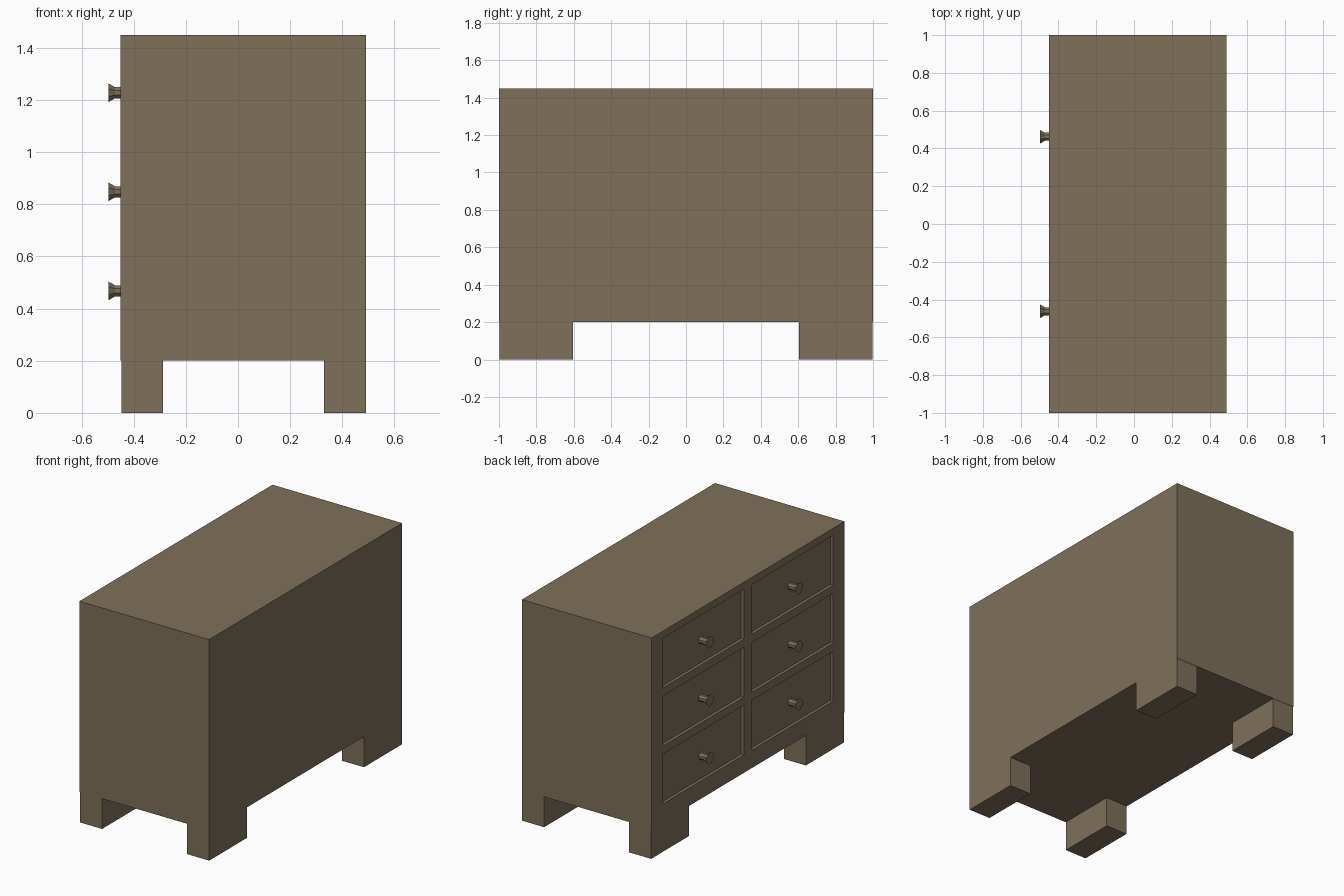
import bpy
import math
from mathutils import Matrix, Vector

if "Cube" in bpy.data.objects:
    bpy.data.objects.remove(bpy.data.objects["Cube"])

# Single wood colour
wood = bpy.data.materials.new("brown_wood")
wood.use_nodes = True
colour = (0.212, 0.162, 0.102, 1)
wood.diffuse_color = colour
wood.node_tree.nodes["Principled BSDF"].inputs["Base Color"].default_value = colour


def box(name, lo, hi):
    """Axis-aligned box between two corners."""
    lo, hi = Vector(lo), Vector(hi)
    bpy.ops.mesh.primitive_cube_add(size=1)
    ob = bpy.context.object
    ob.name = name
    ob.data.transform(Matrix.Translation((lo + hi) / 2) @ Matrix.Diagonal((*(hi - lo), 1)))
    ob.data.materials.append(wood)
    return ob


def knob(name, x, y, z):
    """Eight-sided knob: straight stem, flared head, pointing to -x."""
    profile = [(0.0, 0.023), (0.042, 0.023), (0.067, 0.039)]
    sides = 8
    verts, faces = [], []
    for out, r in profile:
        for i in range(sides):
            a = math.tau * (i + 0.5) / sides
            verts.append((x - out, y + r * math.cos(a), z + r * math.sin(a)))
    for ring in range(len(profile) - 1):
        for i in range(sides):
            j = (i + 1) % sides
            a, b = ring * sides, (ring + 1) * sides
            faces.append((a + i, b + i, b + j, a + j))
    last = (len(profile) - 1) * sides
    faces.append(tuple(range(sides))[::1])
    faces.append(tuple(range(last + sides - 1, last - 1, -1)))
    mesh = bpy.data.meshes.new(name)
    mesh.from_pydata(verts, [], faces)
    mesh.materials.append(wood)
    ob = bpy.data.objects.new(name, mesh)
    bpy.context.collection.objects.link(ob)
    return ob


FRONT, BACK = -0.45, 0.49
RECESS = -0.43
LEG_TOP = 0.2

# Cabinet body
body = box("cabinet_body", (FRONT, -1, LEG_TOP), (BACK, 1, 1.45))

# Six recessed drawer fronts, each with a knob
columns = {"left": 0.462, "right": -0.462}
rows = {"top": 1.24, "middle": 0.86, "bottom": 0.48}
for row, z in rows.items():
    for side, y in columns.items():
        cutter = box("drawer_cutter", (FRONT - 0.1, y - 0.42, z - 0.163),
                     (RECESS, y + 0.42, z + 0.163))
        cut = body.modifiers.new("drawer_recess", "BOOLEAN")
        cut.object = cutter
        cut.solver = "EXACT"
        bpy.context.view_layer.objects.active = body
        bpy.ops.object.modifier_apply(modifier=cut.name)
        bpy.data.objects.remove(cutter)
        knob(f"{row}_{side}_knob", RECESS, y, z - 0.012)

# Four block legs
for depth, x0, x1 in (("front", FRONT + 0.004, -0.287), ("back", 0.33, BACK)):
    for side, s in (("left", 1), ("right", -1)):
        y0, y1 = sorted((s * 0.605, s * 0.998))
        box(f"{depth}_{side}_leg", (x0, y0, 0), (x1, y1, LEG_TOP))
